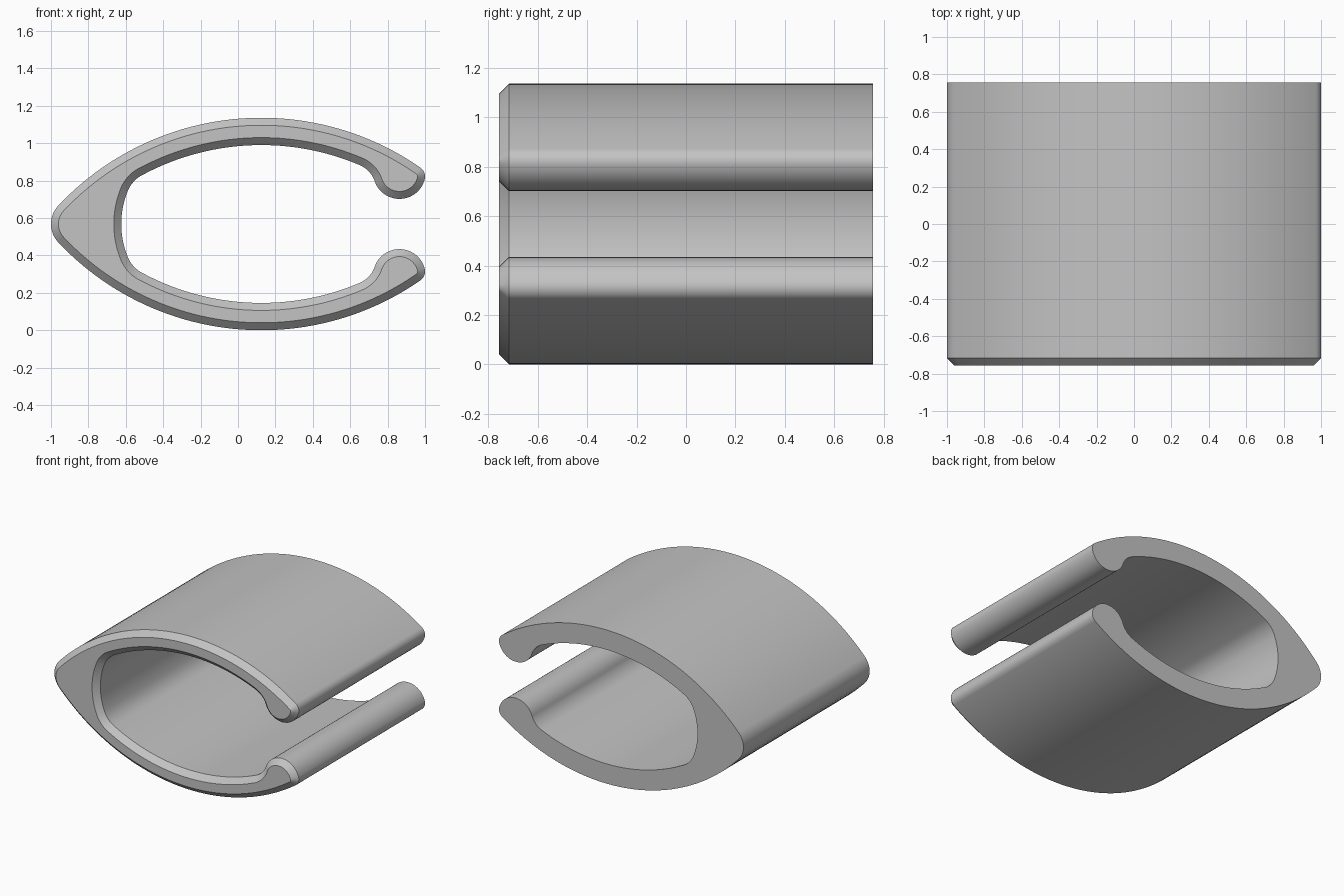
import bpy, bmesh
from math import radians, cos, sin

cube = bpy.data.objects.get("Cube")
if cube:
    bpy.data.objects.remove(cube, do_unlink=True)

MID, HALF_LEN, CHAMFER = 0.568, 0.757, 0.04


def arc(cx, cz, r, a0, a1, n):
    """Points along an arc, angles in degrees."""
    angles = [radians(a0 + (a1 - a0) * i / n) for i in range(n + 1)]
    return [(cx + r * cos(a), cz + r * sin(a)) for a in angles]


def section(d):
    """Closed outline of the clip, moved into the material by d."""
    upper = (
        arc(-0.857, MID, 0.143 - d, 180, 138, 9)         # rounded pointed edge
        + arc(0.125, -0.354, 1.49 - d, 136.8, 55.3, 48)  # outer curve
        + arc(0.94, 0.821, 0.06 - d, 52, -12, 8)         # lip corner
        + arc(0.863, 0.842, 0.14 - d, -17, -160, 18)     # lip bead
        + arc(0.59, 0.746, 0.15 + d, 23, 65, 8)          # hollow behind the bead
        + arc(0.125, -0.354, 1.344 + d, 67, 117.5, 32)   # inner curve
        + arc(-0.432, 0.68, 0.17 + d, 120, 156, 8)       # inner corner
        + arc(-0.155, MID, 0.469 + d, 158, 180, 8)       # inner end wall
    )
    return upper + [(x, 2 * MID - z) for x, z in reversed(upper[1:-1])]


# Sweep the section from back to front, ending in a chamfer
bm = bmesh.new()
rings = []
for y, d in ((HALF_LEN, 0), (CHAMFER - HALF_LEN, 0), (-HALF_LEN, CHAMFER)):
    rings.append([bm.verts.new((x, y, z)) for x, z in section(d)])
for a, b in zip(rings, rings[1:]):
    for i in range(len(a)):
        bm.faces.new((a[i - 1], a[i], b[i], b[i - 1]))
bm.faces.new(rings[0])
bm.faces.new(rings[-1])
bmesh.ops.recalc_face_normals(bm, faces=bm.faces)
mesh = bpy.data.meshes.new("clip_body")
bm.to_mesh(mesh)
bm.free()

body = bpy.data.objects.new("clip_body", mesh)
bpy.context.collection.objects.link(body)

# Plain grey finish
grey = bpy.data.materials.new("plain_grey")
grey.use_nodes = True
colour = (0.55, 0.55, 0.55, 1)
grey.diffuse_color = colour
grey.node_tree.nodes["Principled BSDF"].inputs["Base Color"].default_value = colour
mesh.materials.append(grey)

bpy.ops.object.select_all(action="DESELECT")
body.select_set(True)
bpy.context.view_layer.objects.active = body
bpy.ops.object.shade_smooth_by_angle(angle=radians(30))
